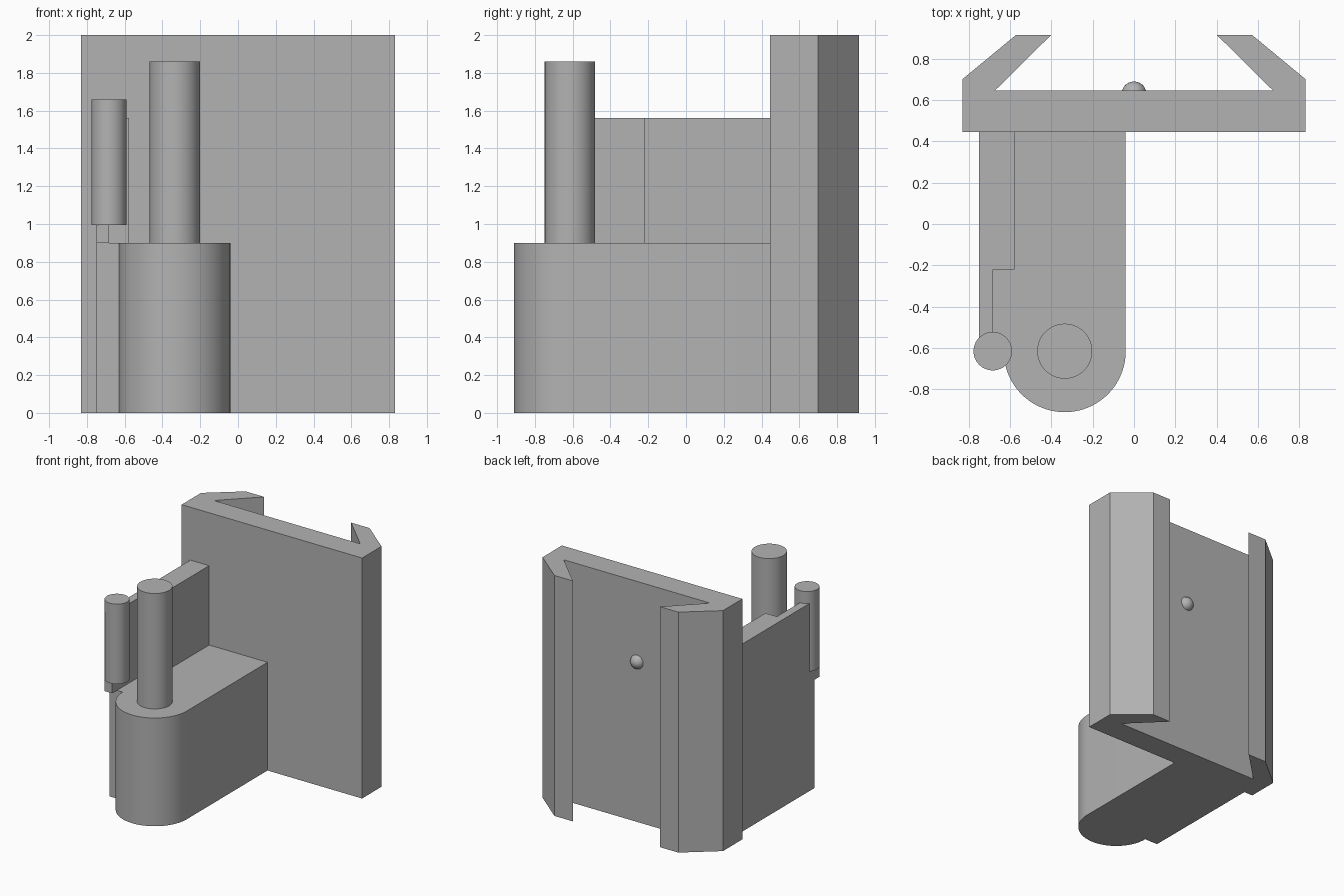
import bpy, bmesh, math

if "Cube" in bpy.data.objects:
    bpy.data.objects.remove(bpy.data.objects["Cube"])

grey = bpy.data.materials.new("plain grey")
grey.use_nodes = True
colour = (0.45, 0.45, 0.45, 1)
grey.diffuse_color = colour
grey.node_tree.nodes["Principled BSDF"].inputs["Base Color"].default_value = colour


def finish(obj):
    obj.data.materials.append(grey)
    bpy.ops.object.select_all(action="DESELECT")
    obj.select_set(True)
    bpy.context.view_layer.objects.active = obj
    bpy.ops.object.shade_smooth_by_angle(angle=math.radians(30))
    return obj


def prism(name, outline, bottom, top):
    """Extrude a plan outline upwards between two heights."""
    bm = bmesh.new()
    face = bm.faces.new([bm.verts.new((x, y, bottom)) for x, y in outline])
    new = bmesh.ops.extrude_face_region(bm, geom=[face])["geom"]
    bmesh.ops.translate(bm, vec=(0, 0, top - bottom),
                        verts=[v for v in new if isinstance(v, bmesh.types.BMVert)])
    bmesh.ops.recalc_face_normals(bm, faces=bm.faces)
    mesh = bpy.data.meshes.new(name)
    bm.to_mesh(mesh)
    bm.free()
    obj = bpy.data.objects.new(name, mesh)
    bpy.context.collection.objects.link(obj)
    return finish(obj)


def arc(cx, cy, r, start, end, steps):
    angles = [math.radians(start + (end - start) * i / steps) for i in range(steps + 1)]
    return [(cx + r * math.cos(a), cy + r * math.sin(a)) for a in angles]


PLATE_Y = 0.445
PIN_X, PIN_Y = -0.335, -0.615
SIDE_X = -0.75

# Back plate with two inward-leaning hooks
half = [(0.83, PLATE_Y), (0.83, 0.70), (0.57, 0.915), (0.40, 0.915), (0.673, 0.645)]
prism("back_plate", half + [(-x, y) for x, y in reversed(half)], 0, 2)

# Arm with a rounded nose
prism("arm", [(-0.04, PLATE_Y), (SIDE_X, PLATE_Y), (SIDE_X, PIN_Y)]
      + arc(PIN_X, PIN_Y, 0.295, 180, 360, 40), 0, 0.9)

# Stepped wall standing on the arm
prism("stepped_wall", [(SIDE_X, PLATE_Y), (SIDE_X, -0.68), (-0.683, -0.68),
                       (-0.683, -0.22), (-0.577, -0.22), (-0.577, PLATE_Y)], 0.9, 1.56)

# Upright pins
for name, x, r, bottom, top in (("large_pin", PIN_X, 0.133, 0.9, 1.86),
                                ("small_pin", -0.683, 0.093, 0.995, 1.66)):
    prism(name, arc(x, PIN_Y, r, 0, 360, 64)[:-1], bottom, top)

# Small domed bump on the back
bpy.ops.mesh.primitive_uv_sphere_add(segments=32, ring_count=16, radius=0.06,
                                     location=(0, 0.629, 1.33))
bump = bpy.context.object
bump.name = "back_bump"
finish(bump)
